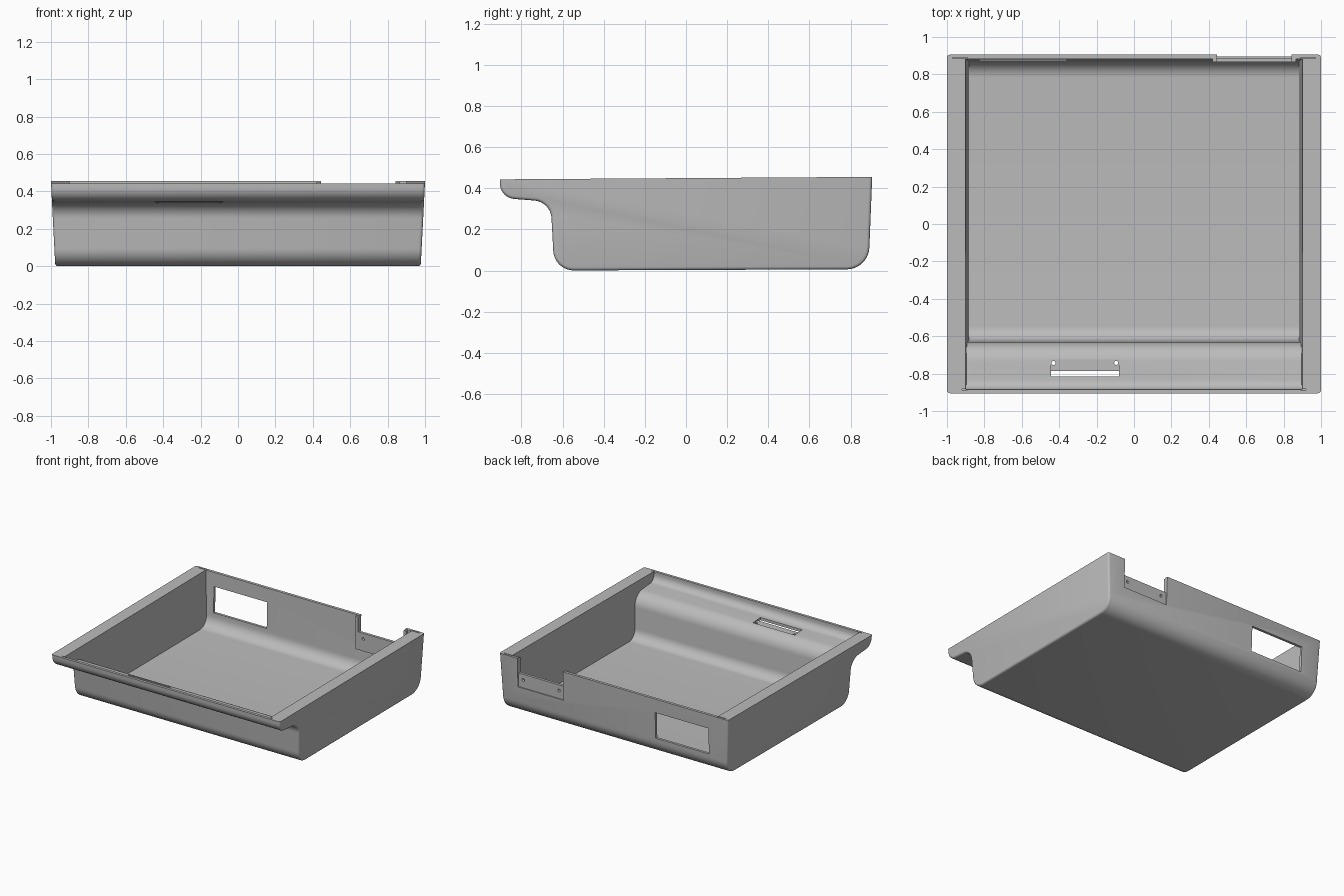
import bpy, bmesh, math
from mathutils import Vector

if "Cube" in bpy.data.objects:
    bpy.data.objects.remove(bpy.data.objects["Cube"], do_unlink=True)

grey = bpy.data.materials.new("plain grey")
grey.use_nodes = True
grey.diffuse_color = (0.5, 0.5, 0.5, 1)
grey.node_tree.nodes["Principled BSDF"].inputs["Base Color"].default_value = (0.5, 0.5, 0.5, 1)


def rounded(points, steps=10):
    """Turn (y, z, radius) corners into a profile with round fillets."""
    out = []
    for i, (y, z, r) in enumerate(points):
        p = Vector((y, z))
        if not r:
            out.append(p)
            continue
        a = (Vector(points[i - 1][:2]) - p).normalized()
        b = (Vector(points[i + 1][:2]) - p).normalized()
        half = a.angle(b) / 2
        centre = p + (a + b).normalized() * r / math.sin(half)
        start = p + a * r / math.tan(half) - centre
        end = p + b * r / math.tan(half) - centre
        for k in range(steps + 1):
            t = k / steps
            v = start.lerp(end, t)
            # spherical interpolation keeps the segments even
            w = start.angle(end)
            v = (start * math.sin((1 - t) * w) + end * math.sin(t * w)) / math.sin(w)
            out.append(centre + v)
    return out


def finish(bm, name):
    bmesh.ops.recalc_face_normals(bm, faces=bm.faces)
    mesh = bpy.data.meshes.new(name)
    bm.to_mesh(mesh)
    bm.free()
    mesh.materials.append(grey)
    obj = bpy.data.objects.new(name, mesh)
    bpy.context.collection.objects.link(obj)
    return obj


def extrude_profile(name, points, top_x, bottom_x, top_z=0.45, bevel=0):
    """Sweep a side profile across x, with drafted ends."""
    bm = bmesh.new()
    profile = rounded(points)
    ends = []
    for s in (-1, 1):
        ends.append([bm.verts.new((s * (bottom_x + (top_x - bottom_x) * p.y / top_z), p.x, p.y))
                     for p in profile])
    n = len(profile)
    caps = [bm.faces.new(e) for e in ends]
    for i in range(n):
        j = (i + 1) % n
        bm.faces.new((ends[0][i], ends[0][j], ends[1][j], ends[1][i]))
    bmesh.ops.recalc_face_normals(bm, faces=bm.faces)
    if bevel:
        edges = {e for c in caps for e in c.edges if min(v.co.z for v in e.verts) < 0.43}
        bmesh.ops.bevel(bm, geom=list(edges), offset=bevel, segments=3, profile=0.5,
                        affect='EDGES', clamp_overlap=True)
    return finish(bm, name)


def box(name, x, y, z):
    bm = bmesh.new()
    bmesh.ops.create_cube(bm, size=1)
    for v in bm.verts:
        v.co = [r[0] if c < 0 else r[1] for c, r in zip(v.co, (x, y, z))]
    return finish(bm, name)


def peg(x, y, z, axis):
    bpy.ops.mesh.primitive_cylinder_add(vertices=20, radius=0.011, depth=0.2, location=(x, y, z),
                                        rotation=(math.pi / 2 if axis == 'Y' else 0, 0, 0))
    return bpy.context.object


def cut(obj, cutter, operation='DIFFERENCE'):
    bpy.ops.object.select_all(action='DESELECT')
    bpy.context.view_layer.objects.active = obj
    obj.select_set(True)
    mod = obj.modifiers.new("cut", 'BOOLEAN')
    mod.operation = operation
    mod.solver = 'EXACT'
    mod.object = cutter
    bpy.ops.object.modifier_apply(modifier=mod.name)
    bpy.data.objects.remove(cutter, do_unlink=True)


# Outer tray body with a front shelf
tray = extrude_profile("tray_body", [
    (-0.905, 0.443, 0), (-0.902, 0.353, 0.075), (-0.658, 0.334, 0.09),
    (-0.64, 0.0, 0.1), (0.887, 0.006, 0.11), (0.905, 0.455, 0)],
    1.0, 0.977, bevel=0.015)

# Hollow inside
cut(tray, extrude_profile("hollow", [
    (-0.887, 0.6, 0), (-0.883, 0.373, 0.055), (-0.638, 0.354, 0.11),
    (-0.622, 0.02, 0.08), (0.869, 0.026, 0.09), (0.888, 0.6, 0)], 0.9, 0.88))

# Window and cable notch in the back wall
cut(tray, box("window", (-0.826, -0.36), (0.8, 1), (0.14, 0.345)))
cut(tray, box("notch", (0.445, 0.843), (0.84, 1), (0.225, 0.6)))

# Recess, slot and screw holes in the front shelf
cut(tray, box("recess", (-0.445, -0.08), (-0.815, -0.725), (0.355, 0.42)))
cut(tray, box("slot", (-0.445, -0.08), (-0.815, -0.785), (0.3, 0.42)))
for x in (-0.43, -0.095):
    cut(tray, peg(x, -0.743, 0.35, 'Z'))

# Fine grooves where the end walls meet the side rails
for s in (-1, 1):
    for y, reach in ((0.887, 0.97), (-0.885, 0.92)):
        cut(tray, box("groove", sorted((s * 0.89, s * reach)), (y - 0.003, y + 0.003), (0.43, 0.6)))

# Bracket behind the notch
bracket = box("notch_bracket", (0.42, 0.867), (0.866, 0.887), (0.19, 0.45))
cut(bracket, box("bracket_gap", (0.445, 0.843), (0.8, 1), (0.332, 0.6)))
for x in (0.49, 0.803):
    cut(bracket, peg(x, 0.877, 0.287, 'Y'))

bpy.ops.object.select_all(action='DESELECT')
for obj in (tray, bracket):
    obj.select_set(True)
bpy.context.view_layer.objects.active = tray
bpy.ops.object.shade_smooth_by_angle(angle=math.radians(30))
